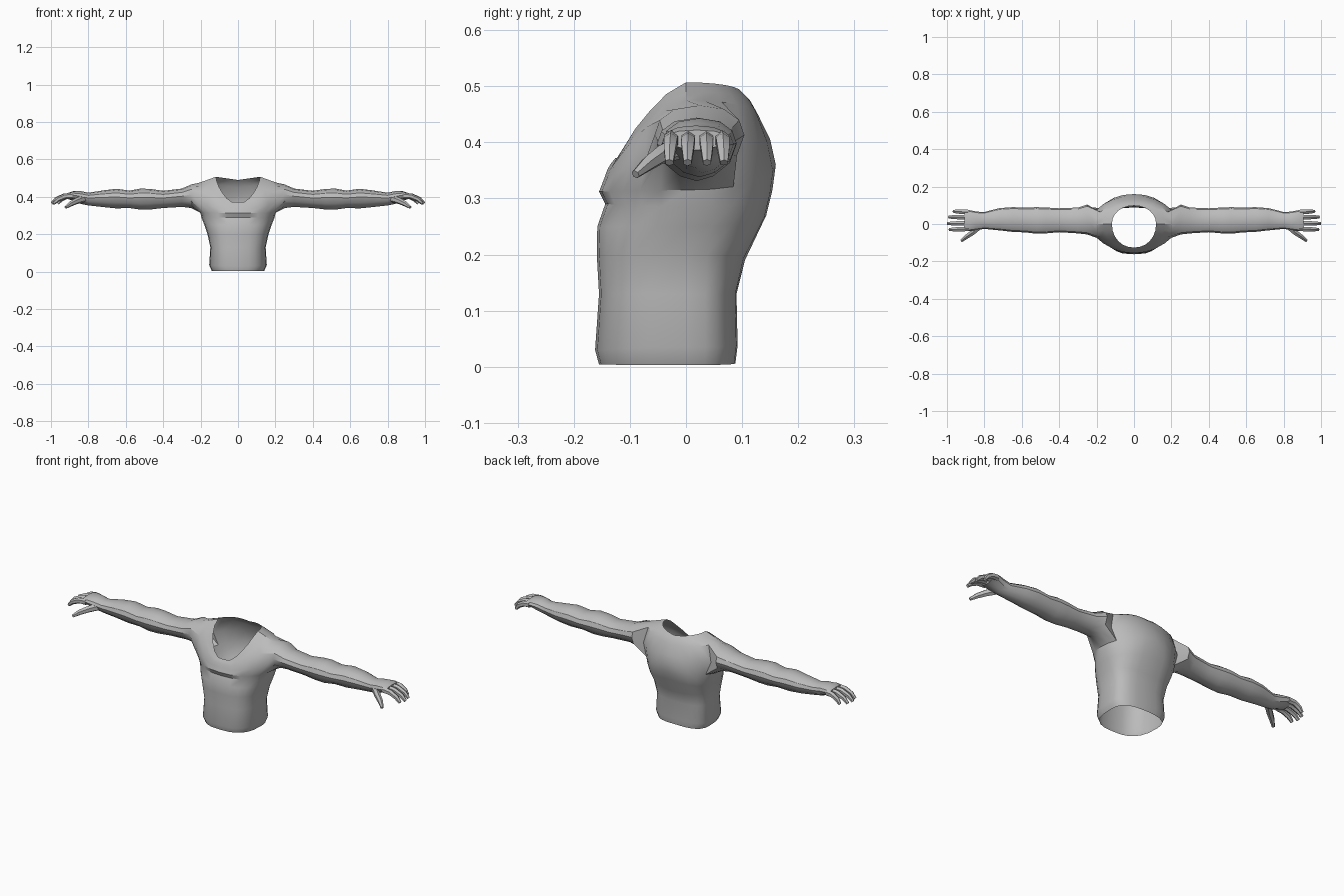
import bpy, bmesh, math
from mathutils import Vector

if "Cube" in bpy.data.objects:
    bpy.data.objects.remove(bpy.data.objects["Cube"])

grey = bpy.data.materials.new("plain grey")
grey.diffuse_color = (0.5, 0.5, 0.5, 1)
grey.use_nodes = True
grey.node_tree.nodes["Principled BSDF"].inputs["Base Color"].default_value = grey.diffuse_color


def finish(bm, name):
    """Turn a right-hand half into a mirrored, angle-smoothed object."""
    bmesh.ops.recalc_face_normals(bm, faces=bm.faces)
    me = bpy.data.meshes.new(name)
    bm.to_mesh(me)
    bm.free()
    me.materials.append(grey)
    me.shade_smooth()
    me.set_sharp_from_angle(angle=math.radians(32))
    ob = bpy.data.objects.new(name, me)
    bpy.context.collection.objects.link(ob)
    mod = ob.modifiers.new("mirror", 'MIRROR')
    mod.use_clip = True
    mod.merge_threshold = 0.0005
    return ob


def spow(v, p):
    return math.copysign(abs(v) ** p, v)


def skin(bm, a, b, closed=True):
    """Join two rows of vertices with quads."""
    n = len(a)
    for i in range(n if closed else n - 1):
        j = (i + 1) % n
        bm.faces.new((a[i], a[j], b[j], b[i]))


# Torso rings: half width, front y, back y, front z, side z, back z, squareness
TORSO = [
    (.140, -.155, .088, .004, .003, .006, .72),
    (.154, -.162, .092, .030, .035, .038, .72),
    (.148, -.155, .090, .130, .130, .130, .72),
    (.163, -.159, .105, .200, .200, .190, .75),
    (.180, -.158, .143, .250, .250, .270, .82),
    (.194, -.144, .154, .290, .285, .315, .88),
    (.202, -.155, .160, .312, .315, .360, .92),
    (.232, -.146, .150, .335, .385, .405, 1.0),
    (.208, -.140, .128, .352, .475, .450, 1.0),
    (.165, -.134, .114, .362, .490, .475, 1.0),
    (.118, -.126, .098, .372, .507, .490, .95),
]
COLS = 12


def torso_point(ring, c):
    w, yf, yb, zf, zs, zb, p = ring
    a = math.pi * c / COLS
    x = w * spow(math.sin(a), p) if 0 < c < COLS else 0
    k = spow(math.cos(a), p)
    y = -k * -yf if k > 0 else -k * yb
    if c <= COLS / 2:
        f = min(1, max(0, (math.degrees(a) - 20) / 65))
        z = zf + (zs - zf) * f
    else:
        z = zb + (zs - zb) * math.sin(a)
    return (x, y, z)


bm = bmesh.new()
grid = [[bm.verts.new(torso_point(r, c)) for c in range(COLS + 1)] for r in TORSO]
# Leave an arm hole in the side, columns 4-8, rings 6-8
for r in range(len(TORSO) - 1):
    for c in range(COLS):
        if not (r in (6, 7) and 4 <= c < 8):
            bm.faces.new((grid[r][c], grid[r][c + 1], grid[r + 1][c + 1], grid[r + 1][c]))
hole = [(7, 4), (8, 4), (8, 5), (8, 6), (8, 7), (8, 8),
        (7, 8), (6, 8), (6, 7), (6, 6), (6, 5), (6, 4)]
ring = [grid[r][c] for r, c in hole]

# Arm sections: x, front y, back y, bottom z, top z
ARM = [
    (.250, -.056, .104, .340, .466),
    (.300, -.050, .088, .346, .444),
    (.400, -.044, .084, .340, .432),
    (.470, -.050, .088, .332, .442),
    (.520, -.052, .090, .331, .444),
    (.580, -.045, .088, .340, .433),
    (.650, -.042, .090, .338, .443),
    (.720, -.034, .085, .345, .434),
    (.800, -.026, .064, .354, .422),
    (.840, -.032, .066, .362, .430),
    (.880, -.038, .074, .380, .430),
    (.905, -.038, .076, .386, .422),
]
for x, yf, yb, zb, zt in ARM:
    sec = []
    for k in range(12):
        a = math.radians(30 * k)
        s = math.sin(a)
        # broad rounded top, keeled underside
        y = (yf + yb) / 2 - (yb - yf) / 2 * spow(math.cos(a), .85 if s >= -.01 else 1.25)
        mid = zb + (zt - zb) * .58
        z = mid + s * ((zt - mid) if s > 0 else (mid - zb))
        sec.append(bm.verts.new((x, y, z)))
    skin(bm, ring, sec)
    ring = sec
bm.faces.new(ring)
finish(bm, "torso_and_arms")


def digit(name, path, sides=6):
    """Tapered tube through (x, y, z, half width, half height) stations."""
    bm = bmesh.new()
    pts = [Vector(p[:3]) for p in path]
    prev = None
    for i, p in enumerate(path):
        d = (pts[min(i + 1, len(pts) - 1)] - pts[max(i - 1, 0)]).normalized()
        side = d.cross(Vector((0, 0, 1))).normalized()
        up = side.cross(d)
        row = []
        for k in range(sides):
            a = 2 * math.pi * (k + .5) / sides
            row.append(bm.verts.new(pts[i] + side * math.cos(a) * p[3] + up * math.sin(a) * p[4]))
        if prev:
            skin(bm, prev, row)
        else:
            bm.faces.new(row)
        prev = row
    bm.faces.new(prev)
    finish(bm, name)


# Four fingers curling downward, from index to little finger
for name, y, tip in (("index_finger", -.026, .990), ("middle_finger", .004, 1.0),
                     ("ring_finger", .036, .993), ("little_finger", .064, .968)):
    base = .885
    n = tip - base
    fan = (y - .019) * .08
    digit(name, [(base, y, .405, .014, .017),
                 (base + n * .4, y + fan * .4, .402, .014, .015),
                 (base + n * .75, y + fan * .75, .386, .012, .013),
                 (tip - .004, y + fan, .364, .008, .008)])

# Thumb angled forward and down
digit("thumb", [(.825, -.012, .390, .018, .020),
                (.862, -.045, .378, .016, .017),
                (.895, -.068, .362, .013, .014),
                (.922, -.090, .343, .008, .008)])
